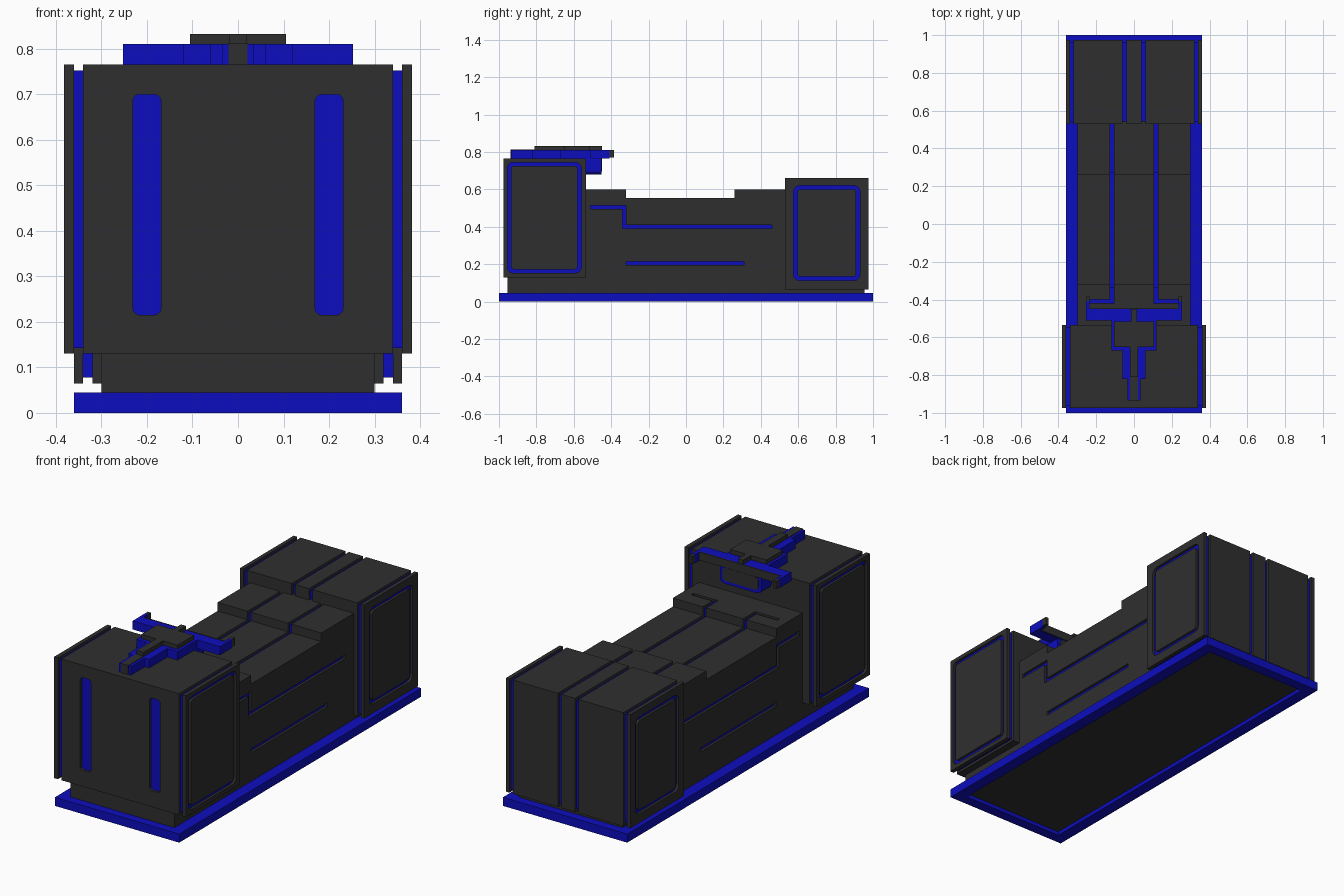
import bpy, bmesh, math

if "Cube" in bpy.data.objects:
    bpy.data.objects.remove(bpy.data.objects["Cube"])


def material(name, rgb):
    m = bpy.data.materials.new(name)
    m.use_nodes = True
    m.diffuse_color = (*rgb, 1)
    m.node_tree.nodes["Principled BSDF"].inputs["Base Color"].default_value = (*rgb, 1)
    return m


DARK = material("charcoal", (0.028, 0.028, 0.028))
BLUE = material("deep blue", (0.004, 0.004, 0.52))
DEPTH = 0.013          # depth of the blue seams
CUT = DEPTH + 0.003    # cutters reach a little past the blue core


def place(p, axis, h):
    """Lift a 2D profile point to 3D along the given axis."""
    return {"x": (h, *p), "y": (p[0], h, p[1]), "z": (*p, h)}[axis]


def finish(name, bm, mat):
    bmesh.ops.recalc_face_normals(bm, faces=bm.faces)
    mesh = bpy.data.meshes.new(name)
    bm.to_mesh(mesh)
    bm.free()
    mesh.materials.append(mat)
    ob = bpy.data.objects.new(name, mesh)
    bpy.context.collection.objects.link(ob)
    return ob


def prism(name, pts, axis, lo, hi, mat=DARK):
    bm = bmesh.new()
    a, b = [[bm.verts.new(place(p, axis, h)) for p in pts] for h in (lo, hi)]
    bm.faces.new(a)
    bm.faces.new(b)
    n = len(pts)
    for i in range(n):
        j = (i + 1) % n
        bm.faces.new((a[i], a[j], b[j], b[i]))
    return finish(name, bm, mat)


def ring(name, outer, inner, axis, lo, hi, mat=DARK):
    bm = bmesh.new()
    loops = [[bm.verts.new(place(p, axis, h)) for p in pts]
             for pts, h in ((outer, lo), (inner, lo), (inner, hi), (outer, hi))]
    n = len(outer)
    for k in range(4):
        a, b = loops[k], loops[(k + 1) % 4]
        for i in range(n):
            j = (i + 1) % n
            bm.faces.new((a[i], a[j], b[j], b[i]))
    return finish(name, bm, mat)


def rect(u0, u1, v0, v1, r=0.0, grow=0.0):
    """Rectangle outline, with rounded corners if r is given."""
    u0, u1, v0, v1 = u0 - grow, u1 + grow, v0 - grow, v1 + grow
    if not r:
        return [(u0, v0), (u1, v0), (u1, v1), (u0, v1)]
    pts = []
    for k, (cu, cv) in enumerate(((u1 - r, v1 - r), (u0 + r, v1 - r),
                                  (u0 + r, v0 + r), (u1 - r, v0 + r))):
        for s in range(4):
            t = math.pi / 2 * (k + s / 3)
            pts.append((cu + r * math.cos(t), cv + r * math.sin(t)))
    return pts


def box(name, x0, x1, y0, y1, z0, z1, mat=DARK):
    return prism(name, rect(x0, x1, y0, y1), "z", z0, z1, mat)


def carve(target, cutter):
    mod = target.modifiers.new("seam", "BOOLEAN")
    mod.operation, mod.solver, mod.object = "DIFFERENCE", "EXACT", cutter
    cutter.hide_render = True
    bpy.context.view_layer.objects.active = target
    bpy.ops.object.modifier_apply(modifier=mod.name)
    bpy.data.objects.remove(cutter)


def seam_block(name, w, y0, y1, z0, z1, bands, panel):
    """Dark block over a blue core, with wrapped seams and a framed panel per side."""
    block = box(name, -w, w, y0, y1, z0, z1)
    d = DEPTH
    box(name + "_core", d - w, w - d, y0 + d, y1 - d, z0 + d, z1 - d, BLUE)
    for side in (-1, 1):
        for x in bands:
            c = side * x
            carve(block, ring("cutter", rect(y0, y1, z0, z1, grow=0.05),
                              rect(y0, y1, z0, z1, grow=-CUT), "x", c - 0.01, c + 0.01))
        carve(block, ring("cutter", rect(*panel, r=0.03), rect(*panel, r=0.015, grow=-0.02),
                          "x", side * (w - CUT), side * (w + 0.05)))
    return block


# Base frame
ring("base_frame", rect(-0.36, 0.36, -1, 1), rect(-0.298, 0.298, -0.945, 0.945),
     "z", 0, 0.045, BLUE)


# Long middle body with a lowered centre
def top_line(d, y0, y1):
    hi, lo = 0.60 - d, 0.555 - d
    return [(y0, hi), (-0.32 - d, hi), (-0.32 - d, lo),
            (0.26 + d, lo), (0.26 + d, hi), (y1, hi)]


body = prism("middle_body", top_line(0, -0.955, 0.955) + [(0.955, 0.02), (-0.955, 0.02)],
             "x", -0.30, 0.30)
prism("middle_body_core", top_line(DEPTH, -0.9, 0.9) + [(0.9, 0.06), (-0.9, 0.06)],
      "x", DEPTH - 0.30, 0.30 - DEPTH, BLUE)
stepped_seam = [(-0.51, 0.495), (-0.34, 0.495), (-0.34, 0.39), (0.46, 0.39),
                (0.46, 0.41), (-0.32, 0.41), (-0.32, 0.515), (-0.51, 0.515)]
for s in (-1, 1):
    near, far = s * (0.30 - CUT), s * 0.35
    carve(body, prism("cutter", stepped_seam, "x", near, far))
    carve(body, prism("cutter", rect(-0.32, 0.31, 0.195, 0.215), "x", near, far))
    # Top seam, turning outward near the front
    carve(body, prism("cutter", top_line(CUT, -0.42, 0.56) + [(0.56, 0.7), (-0.42, 0.7)],
                      "x", s * 0.107, s * 0.127))
    xs = sorted((s * 0.12, s * 0.25))
    carve(body, box("cutter", *xs, -0.419, -0.40, 0.60 - CUT, 0.71))

# Tall front block with two upright slots
front = seam_block("front_block", 0.382, -0.975, -0.535, 0.13, 0.765,
                   [0.35], (-0.955, -0.56, 0.153, 0.745))
for s in (-1, 1):
    carve(front, prism("cutter", rect(s * 0.2 - 0.031, s * 0.2 + 0.031, 0.215, 0.70, r=0.015),
                       "y", -1.05, -0.975 + CUT))

# Rear block
seam_block("rear_block", 0.36, 0.53, 0.975, 0.065, 0.66,
           [0.05, 0.33], (0.575, 0.93, 0.113, 0.62))

# Stepped ornament on the front block
half = [(0.035, -0.935), (0.035, -0.82), (0.06, -0.82), (0.06, -0.67), (0.12, -0.67),
        (0.12, -0.51), (0.253, -0.51), (0.253, -0.41), (0.235, -0.41), (0.235, -0.45)]
prism("ornament_plate", half + [(-x, y) for x, y in reversed(half)], "z", 0.765, 0.81, BLUE)
for side, s in (("left", 1), ("right", -1)):
    xs = sorted((s * 0.235, s * 0.253))
    box(side + "_prong_tip", *xs, -0.41, -0.385, 0.77, 0.81)
box("ornament_spine_tip", -0.021, 0.021, -0.938, -0.81, 0.765, 0.813)
cap = [(0.02, -0.81), (0.02, -0.65), (0.105, -0.65), (0.105, -0.515), (0.015, -0.515), (0.015, -0.45)]
prism("ornament_cap", cap + [(-x, y) for x, y in reversed(cap)], "z", 0.81, 0.832)
box("crossbar_edge", -0.235, 0.235, -0.451, -0.445, 0.768, 0.811)

# Rounded hook hanging behind the front block
hook = rect(-0.12, 0.12, 0.68, 0.785, r=0.025)
prism("rear_hook", hook, "y", -0.54, -0.452, BLUE)
prism("rear_hook_face", rect(-0.103, 0.103, 0.697, 0.765, r=0.018), "y", -0.46, -0.449)
